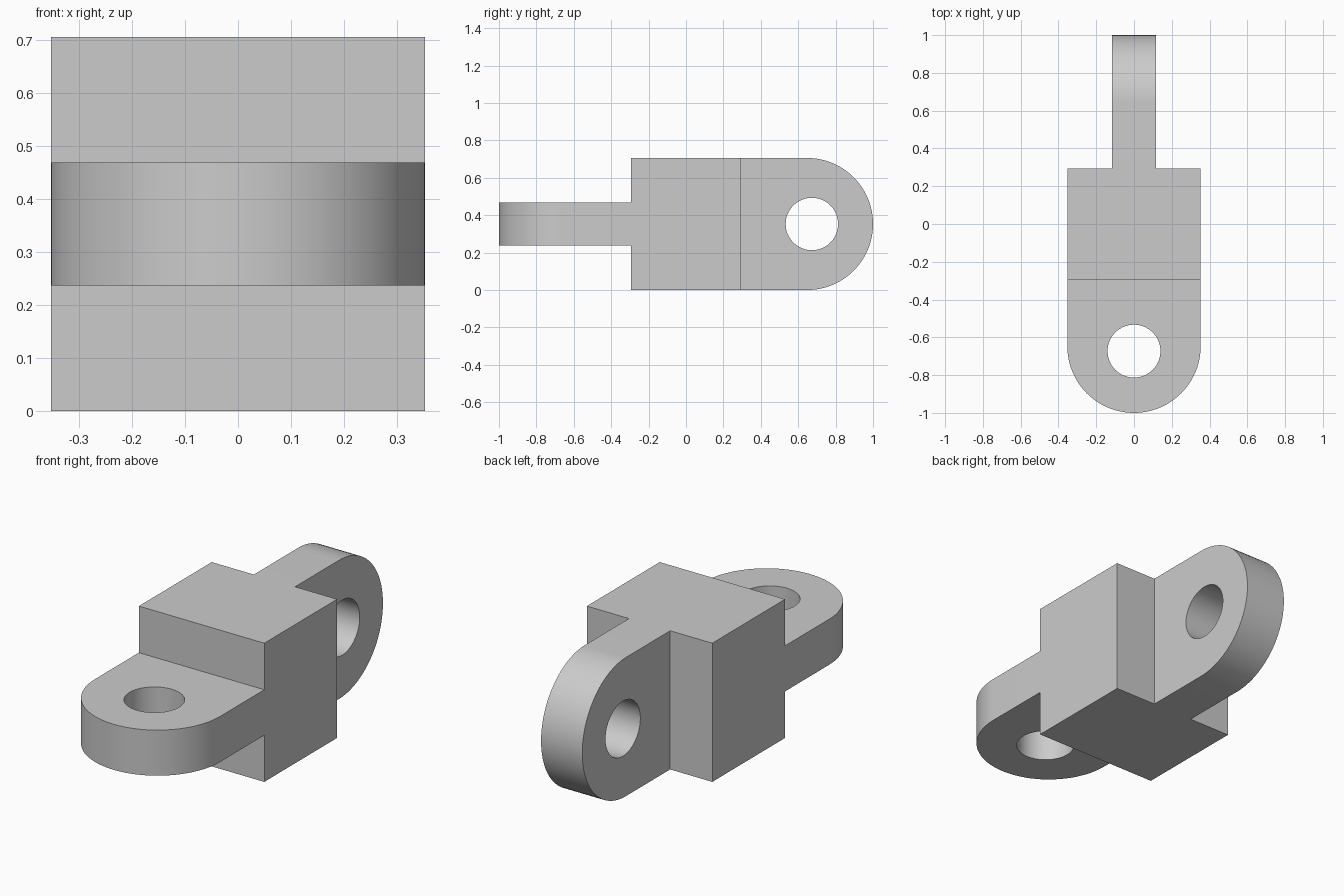
import bpy, bmesh
from math import pi, sin, cos, radians
from mathutils import Matrix, Vector

cube = bpy.data.objects.get("Cube")
if cube:
    bpy.data.objects.remove(cube, do_unlink=True)

HALF = 0.353          # half width and half height of the block
BODY_Y = 0.293        # half depth of the block
LUG_T = 0.232         # lug thickness
END_Y = 1.0 - HALF    # centre of the rounded end
HOLE_Y, HOLE_R = 0.673, 0.14

grey = bpy.data.materials.new("plain grey")
grey.use_nodes = True
colour = (0.6, 0.6, 0.6, 1)
grey.diffuse_color = colour
grey.node_tree.nodes["Principled BSDF"].inputs["Base Color"].default_value = colour


def add_object(name, bm):
    bmesh.ops.recalc_face_normals(bm, faces=bm.faces)
    mesh = bpy.data.meshes.new(name)
    bm.to_mesh(mesh)
    bm.free()
    mesh.materials.append(grey)
    obj = bpy.data.objects.new(name, mesh)
    bpy.context.collection.objects.link(obj)
    bpy.ops.object.select_all(action='DESELECT')
    obj.select_set(True)
    bpy.context.view_layer.objects.active = obj
    bpy.ops.object.shade_smooth_by_angle(angle=radians(30))
    return obj


def add_loop(bm, points):
    verts = [bm.verts.new((x, y, -LUG_T / 2)) for x, y in points]
    return [bm.edges.new((a, b)) for a, b in zip(verts, verts[1:] + verts[:1])]


def make_lug(name, rotation):
    """Round-ended plate with a pin hole, drawn flat along +y and then turned."""
    bm = bmesh.new()
    arc = [(HALF * cos(pi * i / 48), END_Y + HALF * sin(pi * i / 48)) for i in range(49)]
    outline = [(HALF, BODY_Y)] + arc + [(-HALF, BODY_Y)]
    hole = [(HOLE_R * cos(2 * pi * i / 64), HOLE_Y + HOLE_R * sin(2 * pi * i / 64))
            for i in range(64)]
    edges = add_loop(bm, outline) + add_loop(bm, hole)
    bmesh.ops.triangle_fill(bm, edges=edges, use_beauty=True, normal=(0, 0, 1))
    # Thicken the flat plate
    new = bmesh.ops.extrude_face_region(bm, geom=bm.faces[:], use_keep_orig=True)["geom"]
    bmesh.ops.translate(bm, vec=(0, 0, LUG_T),
                        verts=[g for g in new if isinstance(g, bmesh.types.BMVert)])
    bmesh.ops.transform(bm, verts=bm.verts,
                        matrix=Matrix.Translation((0, 0, HALF)) @ rotation)
    return add_object(name, bm)


# Central block
bm = bmesh.new()
bmesh.ops.create_cube(bm, size=2)
bmesh.ops.scale(bm, vec=(HALF, BODY_Y, HALF), verts=bm.verts)
bmesh.ops.translate(bm, vec=(0, 0, HALF), verts=bm.verts)
add_object("centre_block", bm)

# Flat lug at the front, upright lug at the back
make_lug("front_lug", Matrix.Rotation(pi, 4, 'Z'))
make_lug("rear_lug", Matrix.Rotation(pi / 2, 4, 'Y'))
